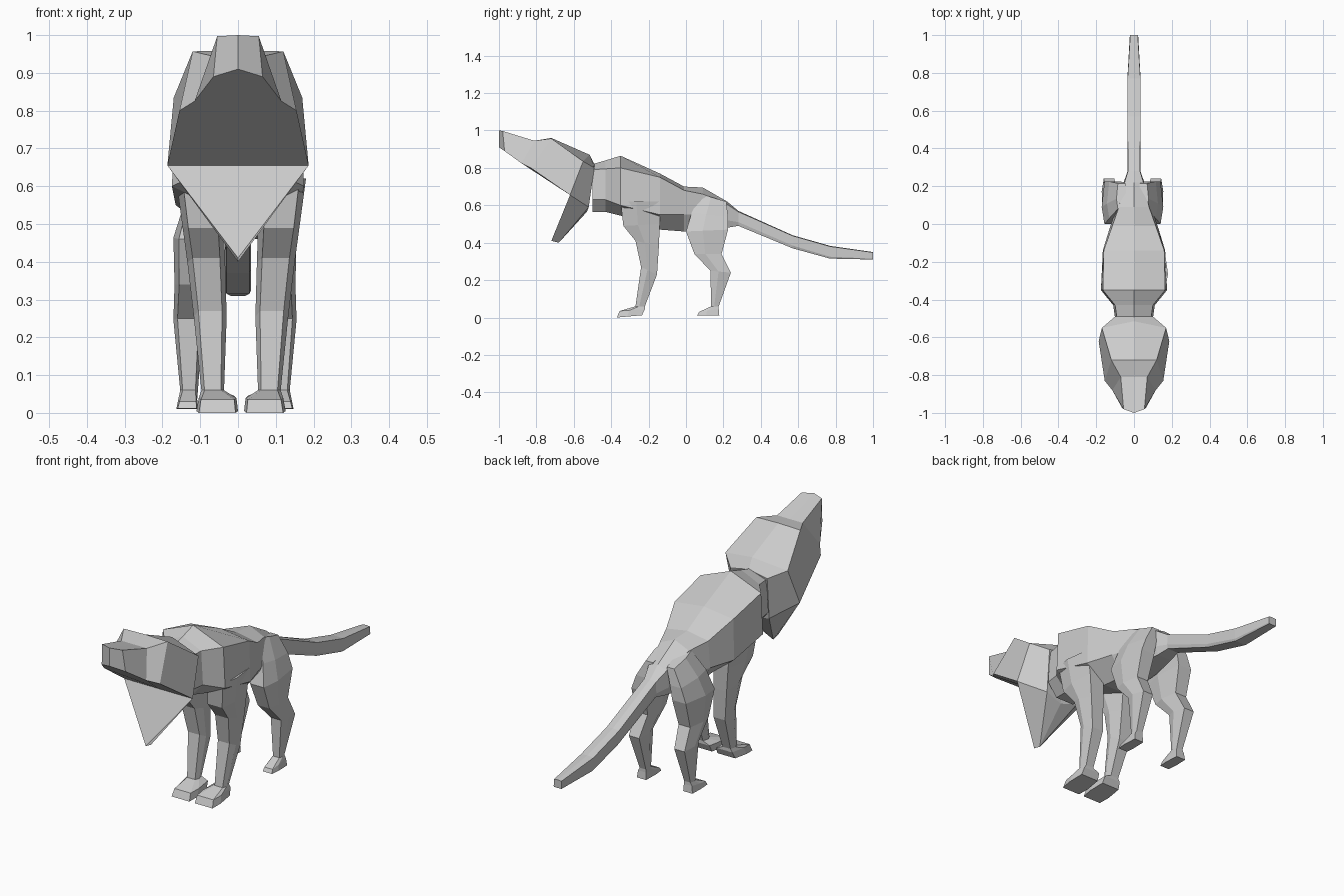
import bpy, bmesh

cube = bpy.data.objects.get("Cube")
if cube:
    bpy.data.objects.remove(cube, do_unlink=True)

# Single plain grey material
GREY = (0.6, 0.6, 0.6, 1.0)
grey = bpy.data.materials.new("plain_grey")
grey.diffuse_color = GREY
grey.use_nodes = True
grey.node_tree.nodes["Principled BSDF"].inputs["Base Color"].default_value = GREY


def make_object(name, points, faces, mirror=False):
    """Build a flat shaded object; optionally mirror a half across x = 0."""
    bm = bmesh.new()
    verts = [bm.verts.new(p) for p in points]
    for face in faces:
        bm.faces.new([verts[i] for i in face])
    if mirror:
        twin = bmesh.ops.duplicate(bm, geom=bm.verts[:] + bm.edges[:] + bm.faces[:])["geom"]
        for v in twin:
            if isinstance(v, bmesh.types.BMVert):
                v.co.x = -v.co.x
        bmesh.ops.remove_doubles(bm, verts=bm.verts[:], dist=0.0005)
    bmesh.ops.recalc_face_normals(bm, faces=bm.faces[:])
    mesh = bpy.data.meshes.new(name)
    bm.to_mesh(mesh)
    bm.free()
    mesh.materials.append(grey)
    obj = bpy.data.objects.new(name, mesh)
    bpy.context.collection.objects.link(obj)
    return obj


def loft(name, rings):
    """Skin equal-sized rings and cap both ends."""
    n = len(rings[0])
    faces = [list(range(n)), [(len(rings) - 1) * n + i for i in range(n)]]
    for r in range(len(rings) - 1):
        for i in range(n):
            j = (i + 1) % n
            faces.append([r * n + i, r * n + j, (r + 1) * n + j, (r + 1) * n + i])
    return make_object(name, [p for ring in rings for p in ring], faces)


# Torso and tail: y, spine z, ridge x z, flank x z, belly x z
SECTIONS = [
    (-0.50, 0.82, 0.09, 0.79, 0.10, 0.63, 0.05, 0.565),
    (-0.43, 0.84, 0.10, 0.795, 0.11, 0.63, 0.05, 0.565),
    (-0.35, 0.865, 0.165, 0.80, 0.175, 0.60, 0.06, 0.545),
    (-0.14, 0.77, 0.160, 0.75, 0.165, 0.55, 0.06, 0.47),
    (-0.01, 0.70, 0.115, 0.68, 0.125, 0.55, 0.06, 0.46),
    (0.09, 0.695, 0.08, 0.66, 0.09, 0.55, 0.06, 0.47),
    (0.22, 0.62, 0.05, 0.605, 0.055, 0.52, 0.04, 0.48),
    (0.28, 0.57, 0.032, 0.565, 0.034, 0.51, 0.03, 0.49),
    (0.57, 0.44, 0.034, 0.437, 0.035, 0.385, 0.03, 0.37),
    (0.77, 0.383, 0.034, 0.38, 0.035, 0.325, 0.03, 0.315),
    (1.00, 0.35, 0.02, 0.348, 0.022, 0.315, 0.02, 0.31),
]
rings = []
for y, top, rx, rz, fx, fz, bx, bz in SECTIONS:
    rings.append([(0, y, top), (rx, y, rz), (fx, y, fz), (bx, y, bz),
                  (-bx, y, bz), (-fx, y, fz), (-rx, y, rz)])
loft("torso_and_tail", rings)

# Head with open jaws: named points of the left half
P = {
    "nose_top_mid": (0, -1.0, 1.0), "nose_top": (0.055, -0.98, 0.997),
    "nose_low_mid": (0, -1.0, 0.91), "nose_low": (0.065, -0.97, 0.89),
    "bridge_mid": (0, -0.81, 0.945), "bridge": (0.07, -0.81, 0.945),
    "brow_mid": (0, -0.72, 0.96), "brow": (0.12, -0.72, 0.957),
    "crown_mid": (0, -0.515, 0.87), "crown": (0.17, -0.55, 0.835),
    "lip_front": (0.115, -0.88, 0.825), "lip_side": (0.155, -0.83, 0.80),
    "hinge": (0.187, -0.62, 0.655), "hinge_mid": (0, -0.62, 0.655),
    "nape_mid": (0, -0.49, 0.82), "nape": (0.10, -0.49, 0.80),
    "throat": (0.09, -0.52, 0.59), "throat_mid": (0, -0.53, 0.565),
    "chin_tip": (0, -0.72, 0.41), "chin_back": (0, -0.68, 0.40),
}
HEAD_FACES = [
    "nose_top_mid nose_top nose_low nose_low_mid",
    "nose_top_mid nose_top bridge bridge_mid",
    "bridge_mid bridge brow brow_mid",
    "brow_mid brow crown crown_mid",
    "nose_top bridge lip_front nose_low",
    "bridge brow lip_side lip_front",
    "brow crown hinge lip_side",
    "nose_low_mid nose_low lip_front lip_side hinge hinge_mid",
    "hinge_mid hinge chin_tip",
    "hinge chin_tip chin_back throat",
    "chin_back throat throat_mid",
    "crown nape throat hinge",
    "crown_mid crown nape nape_mid",
    "nape_mid nape throat throat_mid",
]
keys = list(P)
make_object("head", list(P.values()),
            [[keys.index(k) for k in f.split()] for f in HEAD_FACES], mirror=True)

# Legs: front y z, rear y z, inner x, outer x for each ring, going down
FRONT_LEG = [
    (-0.35, 0.62, -0.14, 0.62, 0.05, 0.172),
    (-0.335, 0.49, -0.14, 0.50, 0.045, 0.155),
    (-0.27, 0.41, -0.145, 0.38, 0.042, 0.142),
    (-0.24, 0.27, -0.155, 0.23, 0.038, 0.125),
    (-0.27, 0.06, -0.22, 0.06, 0.045, 0.105),
    (-0.355, 0.035, -0.22, 0.045, 0.012, 0.112),
    (-0.37, 0.0, -0.235, 0.012, 0.008, 0.118),
]
HIND_LEG = [
    (0.08, 0.66, 0.215, 0.62, 0.03, 0.085),
    (0.03, 0.56, 0.225, 0.54, 0.05, 0.135),
    (0.00, 0.46, 0.225, 0.47, 0.06, 0.163),
    (0.045, 0.34, 0.19, 0.34, 0.072, 0.160),
    (0.13, 0.25, 0.24, 0.24, 0.085, 0.163),
    (0.135, 0.06, 0.175, 0.06, 0.098, 0.145),
    (0.07, 0.03, 0.175, 0.045, 0.10, 0.150),
    (0.06, 0.012, 0.178, 0.01, 0.098, 0.155),
]


def leg(name, table, side, shift):
    """Six-sided limb, widest part way back, tapered to front and rear."""
    rings = []
    for k, (yf, zf, yr, zr, xi, xo) in enumerate(table):
        foot = k >= len(table) - 2
        inset = (xo - xi) * (0.06 if foot else 0.14)
        ym, zm = yf + (yr - yf) * 0.4, zf + (zr - zf) * 0.4
        ring = [(xi + inset, yf, zf), (xo - inset, yf, zf), (xo, ym, zm),
                (xo - inset, yr, zr), (xi + inset, yr, zr), (xi, ym, zm)]
        rings.append([(side * x + shift, y, z) for x, y, z in ring])
    loft(name, rings)


for side, label in ((1, "left"), (-1, "right")):
    leg("front_leg_" + label, FRONT_LEG, side, 0.008)
    leg("hind_leg_" + label, HIND_LEG, side, -0.008)
